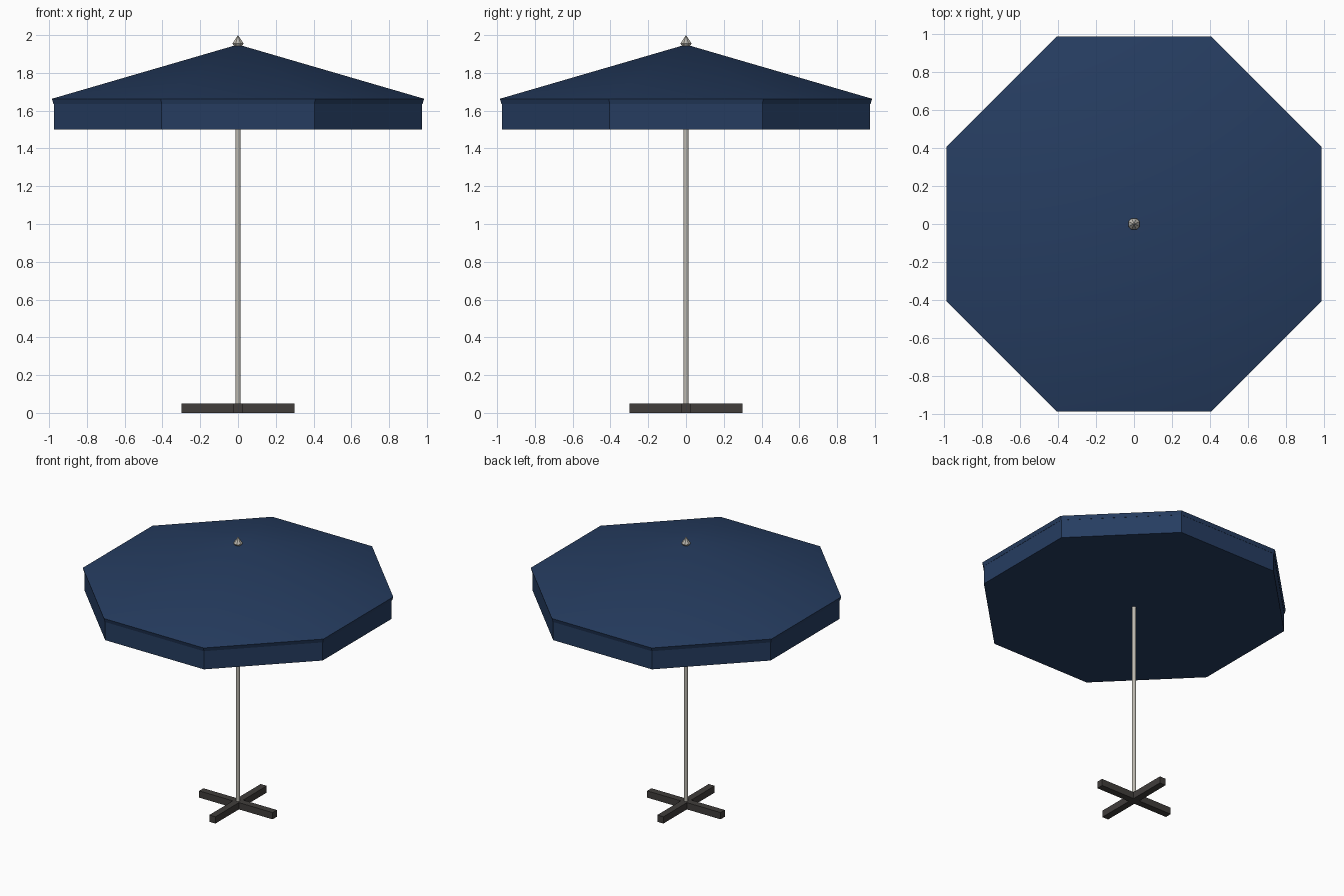
import bpy, bmesh, math

cube = bpy.data.objects.get("Cube")
if cube:
    bpy.data.objects.remove(cube, do_unlink=True)


def material(name, rgb):
    m = bpy.data.materials.new(name)
    m.use_nodes = True
    m.diffuse_color = (*rgb, 1)
    m.node_tree.nodes["Principled BSDF"].inputs["Base Color"].default_value = (*rgb, 1)
    return m


navy = material("navy fabric", (0.019, 0.046, 0.118))
metal = material("pale metal", (0.50, 0.48, 0.43))
dark = material("dark base", (0.052, 0.047, 0.044))


def finish(name, bm, mat):
    bmesh.ops.recalc_face_normals(bm, faces=bm.faces)
    mesh = bpy.data.meshes.new(name)
    bm.to_mesh(mesh)
    bm.free()
    mesh.materials.append(mat)
    obj = bpy.data.objects.new(name, mesh)
    bpy.context.collection.objects.link(obj)
    bpy.ops.object.select_all(action="DESELECT")
    obj.select_set(True)
    bpy.context.view_layer.objects.active = obj
    bpy.ops.object.shade_smooth_by_angle(angle=math.radians(30))
    return obj


def turned(name, profile, sides, mat):
    """Revolve (flat-side distance, height) points, flats facing the axes."""
    bm = bmesh.new()
    rings = []
    for dist, z in profile:
        r = dist / math.cos(math.pi / sides)
        angles = [2 * math.pi * (i + 0.5) / sides for i in range(sides)]
        if r == 0:
            rings.append([bm.verts.new((0, 0, z))] * sides)
        else:
            rings.append([bm.verts.new((r * math.cos(a), r * math.sin(a), z)) for a in angles])
    for low, high in zip(rings, rings[1:]):
        for i in range(sides):
            j = (i + 1) % sides
            corners = list(dict.fromkeys((low[i], low[j], high[j], high[i])))
            bm.faces.new(corners)
    return finish(name, bm, mat)


# Canopy: thick sloping roof, and hanging valance closed underneath
turned("canopy_roof", [(0, 1.95), (0.985, 1.663), (0.977, 1.635), (0, 1.92)], 8, navy)
turned("canopy_valance", [(0, 1.50), (0.975, 1.50), (0.975, 1.642)], 8, navy)

# Pole and pointed finial
turned("pole", [(0, 0.03), (0.0145, 0.03), (0.0145, 1.93), (0, 1.93)], 16, metal)
turned("finial", [(0, 1.94), (0.02, 1.94), (0.03, 1.955), (0, 2.0)], 8, metal)

# Crossed base beams
for name, size in (("base_beam_x", (0.6, 0.05, 0.05)), ("base_beam_y", (0.05, 0.6, 0.05))):
    bm = bmesh.new()
    bmesh.ops.create_cube(bm, size=1)
    bmesh.ops.scale(bm, vec=size, verts=bm.verts)
    bmesh.ops.translate(bm, vec=(0, 0, 0.025), verts=bm.verts)
    finish(name, bm, dark)
